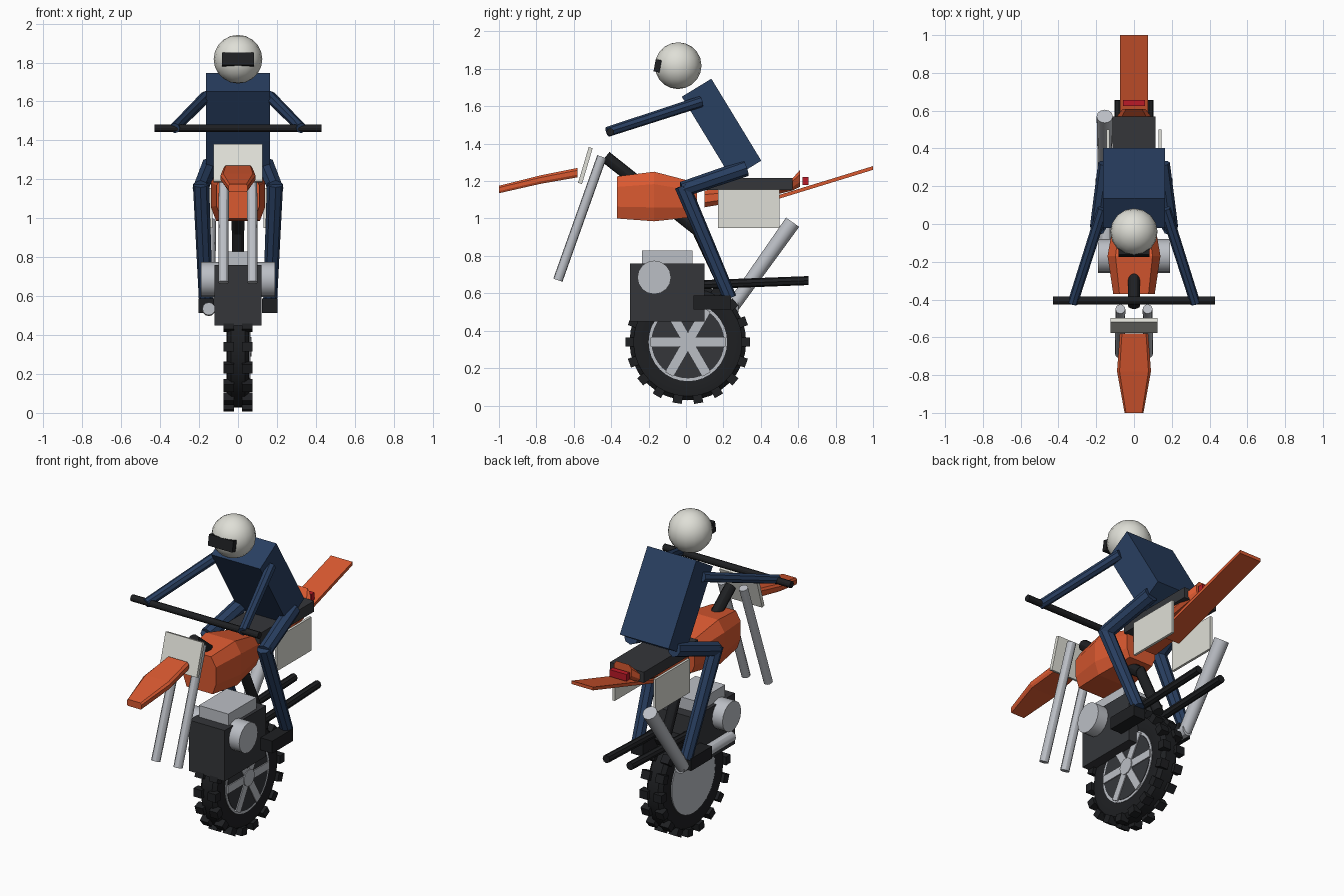
import bpy, bmesh
from math import sin, cos, pi
from mathutils import Vector, Matrix

if "Cube" in bpy.data.objects:
    bpy.data.objects.remove(bpy.data.objects["Cube"])

def material(name, r, g, b):
    m = bpy.data.materials.new(name)
    m.diffuse_color = (r, g, b, 1)
    m.use_nodes = True
    m.node_tree.nodes["Principled BSDF"].inputs["Base Color"].default_value = m.diffuse_color
    return m

ORANGE = material("orange", 0.70, 0.10, 0.03)
NAVY = material("navy", 0.022, 0.05, 0.12)
BLACK = material("black", 0.013, 0.014, 0.016)
DARK = material("dark_grey", 0.035, 0.037, 0.042)
SILVER = material("silver", 0.50, 0.52, 0.56)
WHITE = material("off_white", 0.74, 0.74, 0.68)
RED = material("red", 0.5, 0.01, 0.02)

def finish(name, bm, mat, smooth=False):
    bmesh.ops.recalc_face_normals(bm, faces=bm.faces)
    me = bpy.data.meshes.new(name)
    bm.to_mesh(me)
    bm.free()
    ob = bpy.data.objects.new(name, me)
    bpy.context.collection.objects.link(ob)
    me.materials.append(mat)
    if smooth:
        bpy.context.view_layer.objects.active = ob
        ob.select_set(True)
        bpy.ops.object.shade_smooth_by_angle()
        ob.select_set(False)
    return ob

def box(name, centre, size, mat, tilt=0):
    bm = bmesh.new()
    m = Matrix.Translation(centre) @ Matrix.Rotation(tilt, 4, 'X') @ Matrix.Diagonal((*size, 1))
    bmesh.ops.create_cube(bm, size=1, matrix=m)
    return finish(name, bm, mat)

def rod(name, a, b, r1, mat, r2=None, sides=12):
    a, b = Vector(a), Vector(b)
    bm = bmesh.new()
    m = Matrix.Translation((a + b) / 2) @ (b - a).to_track_quat('Z', 'Y').to_matrix().to_4x4()
    bmesh.ops.create_cone(bm, cap_ends=True, segments=sides, radius1=r1,
                          radius2=r1 if r2 is None else r2, depth=(b - a).length, matrix=m)
    return finish(name, bm, mat, sides > 11)

def loft(name, stations, mat, top=0.7, bottom=0.8):
    """Eight-sided body along y; stations are (y, z_low, z_high, half_width)."""
    bm = bmesh.new()
    rings = []
    for y, lo, hi, w in stations:
        h = hi - lo
        half = [(w * bottom, lo), (w, lo + h * .28), (w, lo + h * .75), (w * top, hi)]
        pts = half + [(-x, z) for x, z in reversed(half)]
        rings.append([bm.verts.new((x, y, z)) for x, z in pts])
    for r, s in zip(rings, rings[1:]):
        for i in range(8):
            j = (i + 1) % 8
            bm.faces.new((r[i], r[j], s[j], s[i]))
    bm.faces.new(rings[0])
    bm.faces.new(rings[-1])
    return finish(name, bm, mat)

# Wheel: lathed tyre, knobs, rim, spokes
CY, CZ = 0.01, 0.34
bm = bmesh.new()
profile = [(-.05, .20), (-.06, .25), (-.055, .29), (-.035, .312),
           (.035, .312), (.055, .29), (.06, .25), (.05, .20)]
N = 32
rings = [[bm.verts.new((x, CY + r * cos(2 * pi * k / N), CZ + r * sin(2 * pi * k / N)))
          for x, r in profile] for k in range(N)]
for k in range(N):
    r, s = rings[k], rings[(k + 1) % N]
    for i in range(len(profile)):
        j = (i + 1) % len(profile)
        bm.faces.new((r[i], r[j], s[j], s[i]))
finish("tyre", bm, BLACK, True)

bm = bmesh.new()
for k in range(18):
    for x in (-.048, .048):
        m = (Matrix.Translation((0, CY, CZ)) @ Matrix.Rotation(k * pi / 9, 4, 'X')
             @ Matrix.Translation((x, .31, 0)) @ Matrix.Diagonal((.055, .045, .05, 1)))
        bmesh.ops.create_cube(bm, size=1, matrix=m)
finish("tyre_knobs", bm, BLACK)

rod("rim", (-.058, CY, CZ), (.056, CY, CZ), .21, SILVER, sides=32)
rod("rim_recess", (0, CY, CZ), (.059, CY, CZ), .195, DARK, sides=32)
rod("hub", (0, CY, CZ), (.07, CY, CZ), .05, SILVER, sides=16)
bm = bmesh.new()
for k in range(3):
    m = (Matrix.Translation((.055, CY, CZ)) @ Matrix.Rotation(k * pi / 3, 4, 'X')
         @ Matrix.Diagonal((.02, .40, .048, 1)))
    bmesh.ops.create_cube(bm, size=1, matrix=m)
finish("spokes", bm, SILVER)

# Engine and frame
box("engine_block", (0, -.10, .605), (.24, .40, .31), DARK)
box("cylinder_head", (0, -.10, .795), (.20, .27, .07), SILVER)
rod("frame_backbone", (0, -.43, 1.33), (0, .06, .94), .033, BLACK)
rod("frame_downtube", (0, .05, .96), (0, .21, .62), .03, BLACK)

# Exhaust on the left side
rod("exhaust_pipe", (-.15, -.22, .535), (-.15, .28, .53), .033, SILVER)
rod("silencer", (-.155, .25, .53), (-.155, .57, .98), .036, SILVER, .043)

# Body panels
loft("tank", [(-.37, 1.0, 1.225, .11), (-.17, .985, 1.25, .14), (.06, 1.01, 1.19, .10)], ORANGE)
loft("tail", [(.10, 1.06, 1.15, .09), (.45, 1.12, 1.175, .10),
              (.57, 1.15, 1.215, .09), (.61, 1.17, 1.26, .06)], ORANGE)
loft("front_fender", [(-1, 1.135, 1.175, .05), (-.78, 1.185, 1.23, .09),
                      (-.58, 1.22, 1.27, .075)], ORANGE, .85, .9)
loft("rear_fender", [(.30, 1.045, 1.065, .073), (1, 1.26, 1.28, .073)], ORANGE, 1, 1)
box("seat", (0, .31, 1.185), (.23, .52, .065), DARK)
box("tail_light", (0, .64, 1.20), (.115, .032, .042), RED)
box("number_plate", (0, -.538, 1.283), (.25, .022, .20), WHITE, -.29)

# Handlebar
rod("handlebar", (-.43, -.405, 1.463), (.43, -.405, 1.463), .02, BLACK)

# Rider torso and head
box("torso", (0, .19, 1.48), (.33, .185, .513), NAVY, .547)
bm = bmesh.new()
bmesh.ops.create_uvsphere(bm, u_segments=16, v_segments=10, radius=.125,
                          matrix=Matrix.Translation((0, -.042, 1.817)))
finish("helmet", bm, WHITE, True)
box("visor", (0, -.152, 1.816), (.165, .032, .066), BLACK, -.18)

# Paired parts
for s, side in ((1, "right"), (-1, "left")):
    rod(side + "_fork", (s * .075, -.685, .67), (s * .072, -.45, 1.33), .026, SILVER)
    rod(side + "_swingarm", (s * .08, .05, .645), (s * .08, .655, .668), .024, BLACK, sides=8)
    rod(side + "_engine_cover", (s * .10, -.17, .685), (s * .19, -.17, .685), .09, SILVER, sides=16)
    box(side + "_side_panel", (s * .138, .335, 1.052), (.015, .33, .205), WHITE)
    rod(side + "_arm", (s * .165, .08, 1.625), (s * .325, -.42, 1.463), .030, NAVY, .027, 8)
    rod(side + "_thigh", (s * .145, .32, 1.27), (s * .192, -.02, 1.155), .045, NAVY, .042, 8)
    rod(side + "_shin", (s * .190, -.02, 1.175), (s * .165, .235, .575), .042, NAVY, .036, 8)
    box(side + "_boot", (s * .163, .14, .55), (.08, .20, .075), BLACK)
